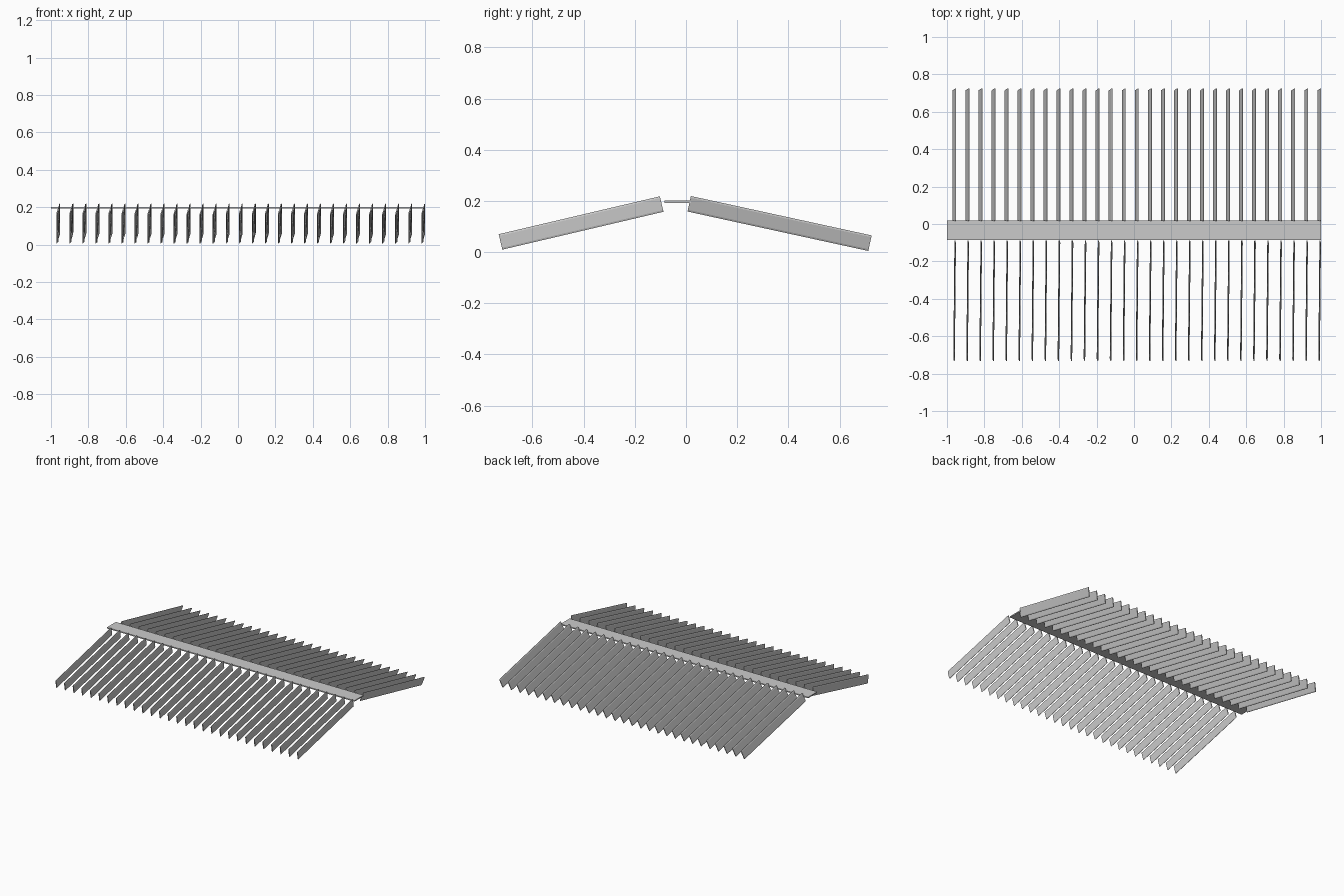
import bpy
from mathutils import Vector

if "Cube" in bpy.data.objects:
    bpy.data.objects.remove(bpy.data.objects["Cube"])

COUNT, STEP = 29, 0.0697


def mesh_object(name, verts, faces):
    me = bpy.data.meshes.new(name)
    me.from_pydata(verts, [], faces)
    me.update()
    ob = bpy.data.objects.new(name, me)
    bpy.context.collection.objects.link(ob)
    return ob


def slat(name, upper, lower, height, lean):
    """Thin slat with chamfered long edges, swept from upper to lower point."""
    a, b = Vector(upper), Vector(lower)
    axis = (b - a).normalized()
    up = Vector((1, 0, 0)).cross(axis)
    if up.z < 0:
        up = -up
    up.normalize()
    side = Vector((1, 0, 0))
    h = height / 2
    profile = [(-.001, -h), (.001, -h), (.003, -h + .007), (.003, h - .007),
               (.001, h), (-.001, h), (-.003, h - .007), (-.003, -h + .007)]
    n = len(profile)
    verts = [p + side * (s + lean * t / h) + up * t
             for p in (a, b) for s, t in profile]
    faces = [(i, (i + 1) % n, n + (i + 1) % n, n + i) for i in range(n)]
    faces += [tuple(reversed(range(n))), tuple(range(n, 2 * n))]
    if axis.y < 0:
        faces = [tuple(reversed(f)) for f in faces]
    ob = mesh_object(name, verts, faces)
    # Repeat along the ridge
    arr = ob.modifiers.new("row", 'ARRAY')
    arr.count = COUNT
    arr.use_relative_offset = False
    arr.use_constant_offset = True
    arr.constant_offset_displace = (STEP, 0, 0)
    return ob


# Ridge board
bpy.ops.mesh.primitive_cube_add(size=1, location=(0, -0.033, 0.197))
ridge = bpy.context.object
ridge.name = "ridge_board"
ridge.scale = (2, 0.104, 0.008)

# Sloping slat rows: the back row leans, the front row stands nearly upright
slat("back_slats", (-0.961, 0.0125, 0.189), (-0.961, 0.719, 0.035), 0.062, 0.0095)
slat("front_slats", (-0.956, -0.095, 0.188), (-0.962, -0.725, 0.04), 0.062, 0.0015)
